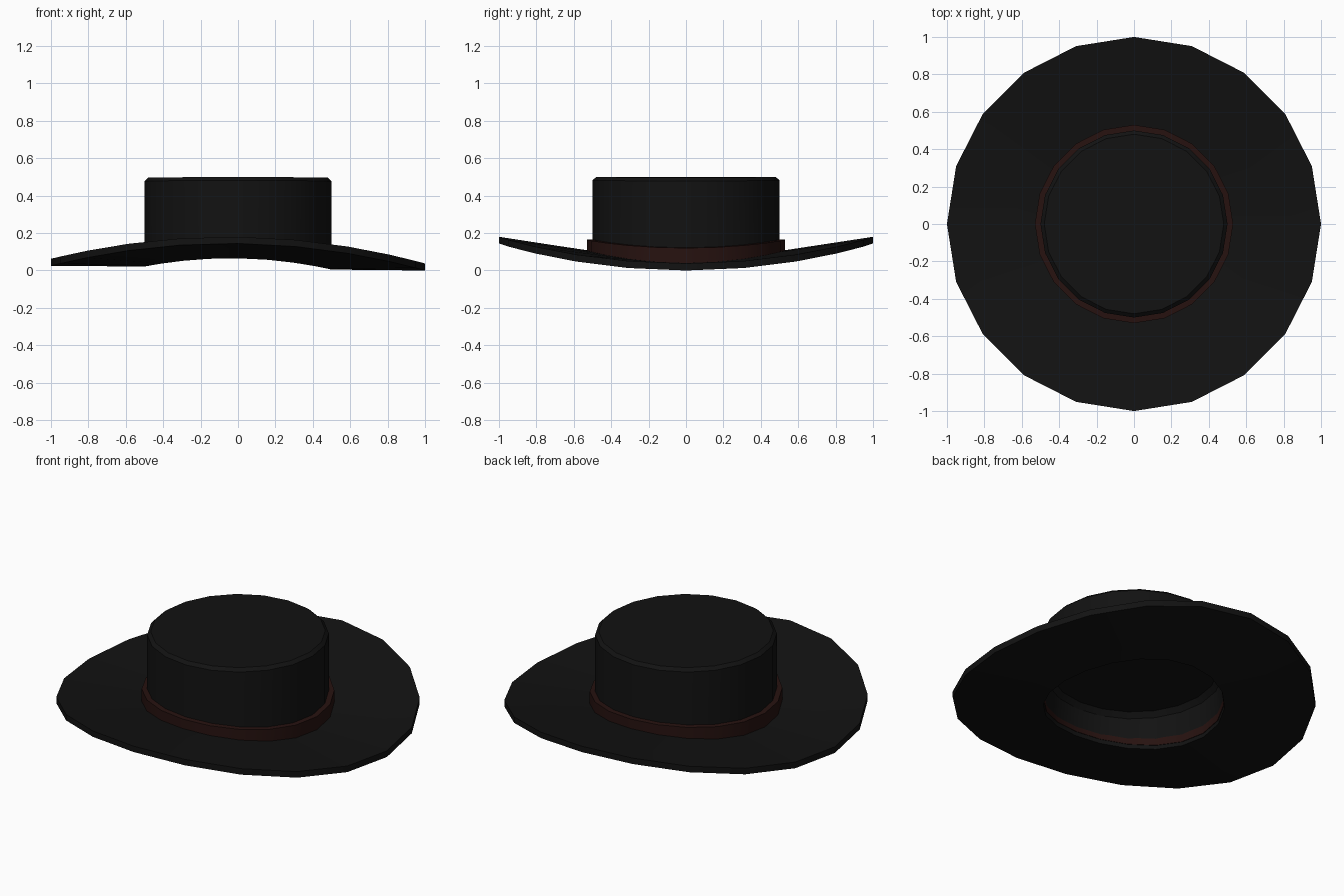
import bpy, bmesh, math

if "Cube" in bpy.data.objects:
    bpy.data.objects.remove(bpy.data.objects["Cube"])

SIDES = 20


def material(name, rgb):
    m = bpy.data.materials.new(name)
    m.diffuse_color = (*rgb, 1)
    m.use_nodes = True
    m.node_tree.nodes["Principled BSDF"].inputs["Base Color"].default_value = m.diffuse_color
    return m


def loft(name, profile, mat, closed=False):
    """Revolve (radius, height, lift at front/back, sideways tilt) points."""
    bm = bmesh.new()
    rings = []
    for r, z, lift, tilt in profile:
        ring = []
        for i in range(SIDES):
            a = 2 * math.pi * i / SIDES
            c, s = math.cos(a), math.sin(a)
            ring.append(bm.verts.new((r * c, r * s, z + lift * s * s - tilt * c)))
        rings.append(ring)
    pairs = list(zip(rings, rings[1:]))
    if closed:
        pairs.append((rings[-1], rings[0]))
    else:
        bm.faces.new(rings[0])
        bm.faces.new(rings[-1])
    for a, b in pairs:
        for i in range(SIDES):
            j = (i + 1) % SIDES
            bm.faces.new((a[i], a[j], b[j], b[i]))
    bmesh.ops.recalc_face_normals(bm, faces=bm.faces)
    me = bpy.data.meshes.new(name)
    bm.to_mesh(me)
    bm.free()
    me.materials.append(mat)
    ob = bpy.data.objects.new(name, me)
    bpy.context.collection.objects.link(ob)
    bpy.ops.object.select_all(action='DESELECT')
    ob.select_set(True)
    bpy.context.view_layer.objects.active = ob
    bpy.ops.object.shade_smooth_by_angle(angle=math.radians(30))
    return ob


black = material("black_felt", (0.006, 0.006, 0.006))
red = material("dark_red_ribbon", (0.02, 0.006, 0.005))

# Crown and curled brim in one skin, from the inner hollow round to the top
loft("crown_and_brim", [
    (0.46, 0.26, 0.0, 0.0),
    (0.485, 0.23, 0.0, 0.0),
    (0.50, 0.013, 0.052, 0.008),
    (1.00, 0.0125, 0.132, 0.0125),
    (1.00, 0.050, 0.130, 0.0125),
    (0.50, 0.048, 0.055, 0.008),
    (0.50, 0.478, 0.004, 0.0),
    (0.48, 0.496, 0.004, 0.0),
], black)

# Ribbon band around the foot of the crown
loft("hat_band", [
    (0.495, 0.035, 0.055, 0.008),
    (0.53, 0.035, 0.055, 0.008),
    (0.53, 0.130, 0.035, 0.010),
    (0.495, 0.132, 0.035, 0.010),
], red, closed=True)
